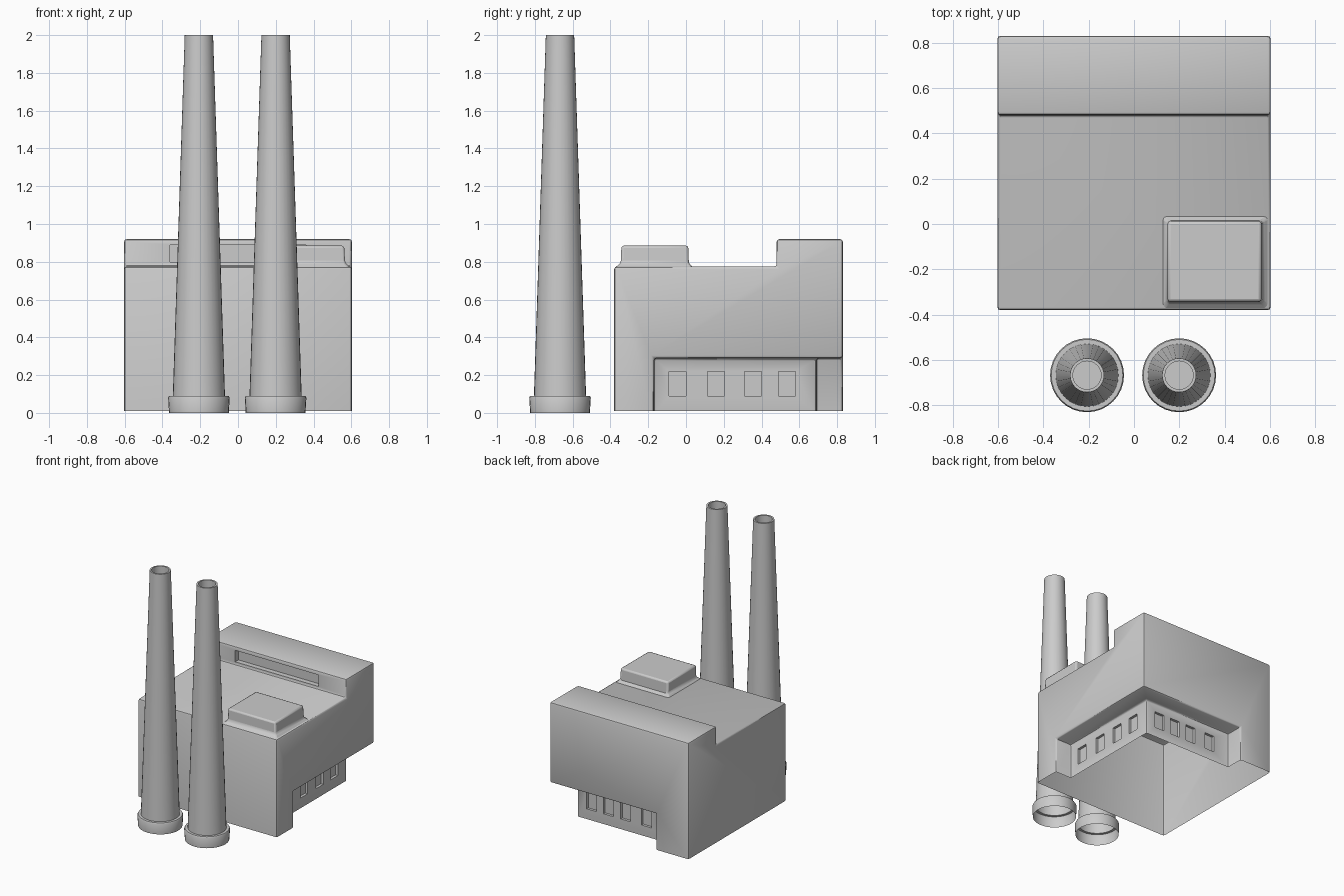
import bpy, bmesh, math
from mathutils import Vector

if "Cube" in bpy.data.objects:
    bpy.data.objects.remove(bpy.data.objects["Cube"])


def make_object(name, bm):
    bmesh.ops.recalc_face_normals(bm, faces=bm.faces[:])
    me = bpy.data.meshes.new(name)
    bm.to_mesh(me)
    bm.free()
    ob = bpy.data.objects.new(name, me)
    bpy.context.collection.objects.link(ob)
    return ob


def prism(name, points, direction):
    bm = bmesh.new()
    face = bm.faces.new([bm.verts.new(p) for p in points])
    ext = bmesh.ops.extrude_face_region(bm, geom=[face])
    verts = [v for v in ext["geom"] if isinstance(v, bmesh.types.BMVert)]
    bmesh.ops.translate(bm, verts=verts, vec=Vector(direction))
    return make_object(name, bm)


def boxes(name, bounds):
    bm = bmesh.new()
    for lo, hi in bounds:
        lo, hi = Vector(lo), Vector(hi)
        for v in bmesh.ops.create_cube(bm, size=1)["verts"]:
            v.co = (lo + hi) / 2 + v.co * (hi - lo)
    return make_object(name, bm)


def cut(ob, cutter):
    mod = ob.modifiers.new("cut", 'BOOLEAN')
    mod.operation = 'DIFFERENCE'
    mod.solver = 'EXACT'
    mod.object = cutter
    cutter.hide_render = True


def bevel(ob, width):
    mod = ob.modifiers.new("bevel", 'BEVEL')
    mod.width, mod.segments = width, 2
    mod.limit_method, mod.angle_limit = 'ANGLE', math.radians(40)


def smooth(ob):
    bpy.ops.object.select_all(action='DESELECT')
    ob.select_set(True)
    bpy.context.view_layer.objects.active = ob
    bpy.ops.object.shade_smooth_by_angle(angle=math.radians(35))


def freeze(ob, floor):
    # apply modifiers, then slice the underside off so the shell is open below
    bm = bmesh.new()
    bm.from_object(ob, bpy.context.evaluated_depsgraph_get())
    bmesh.ops.bisect_plane(bm, geom=bm.verts[:] + bm.edges[:] + bm.faces[:],
                           plane_co=(0, 0, floor), plane_no=(0, 0, 1), clear_inner=True)
    ob.modifiers.clear()
    bm.to_mesh(ob.data)
    bm.free()
    smooth(ob)


# Main hall: stepped side profile extruded across the width
profile = [(-0.38, -0.2), (0.83, -0.2), (0.83, 0.92), (0.48, 0.92), (0.48, 0.775), (-0.38, 0.775)]
hall = prism("main_hall", [(-0.603, y, z) for y, z in profile], (1.206, 0, 0))

# L-shaped undercut wrapping the back right corner
outline = [(0.9, -0.17), (0.9, 1.1), (-0.32, 1.1), (-0.32, 0.69), (0.46, 0.69), (0.46, -0.17)]
undercut = prism("undercut_cutter", [(x, y, -0.5) for x, y in outline], (0, 0, 0.79))

# Window recesses: four on each undercut wall, one long clerestory strip
windows = [((0.44, y - 0.045, 0.09), (0.52, y + 0.045, 0.22)) for y in (-0.045, 0.16, 0.355, 0.535)]
windows += [((x - 0.043, 0.67, 0.09), (x + 0.043, 0.75, 0.22)) for x in (0.335, 0.19, 0.04, -0.14)]
# the walls are solid inward, so the boxes reach from outside to just behind the wall plane
windows.append(((-0.36, 0.44, 0.80), (0.36, 0.52, 0.89)))
window_cutter = boxes("window_cutter", windows)

cut(hall, undercut)
bevel(hall, 0.014)
cut(hall, window_cutter)
bpy.context.view_layer.update()
freeze(hall, 0.01)
for helper in (undercut, window_cutter):
    bpy.data.objects.remove(helper)

# Rooftop plant box with a flared skirt
bm = bmesh.new()
rings = []
for x0, x1, y0, y1, z in [(0.125, 0.592, -0.372, 0.035, 0.772), (0.148, 0.567, -0.345, 0.015, 0.795),
                          (0.148, 0.562, -0.342, 0.012, 0.885)]:
    rings.append([bm.verts.new(p) for p in ((x0, y0, z), (x1, y0, z), (x1, y1, z), (x0, y1, z))])
for a, b in zip(rings, rings[1:]):
    for i in range(4):
        j = (i + 1) % 4
        bm.faces.new((a[i], a[j], b[j], b[i]))
bm.faces.new(rings[-1])
roof_box = make_object("roof_box", bm)
bevel(roof_box, 0.012)
smooth(roof_box)


# Chimneys: lathed collar, tapered shaft and recessed flue, open below
def chimney(name, cx, cy, sides=32):
    shape = [(0.158, 0.0), (0.163, 0.08), (0.158, 0.09), (0.138, 0.09),
             (0.075, 2.0), (0.062, 2.0), (0.062, 1.88)]
    bm = bmesh.new()
    rings = []
    for r, z in shape:
        rings.append([bm.verts.new((cx + r * math.cos(a), cy + r * math.sin(a), z))
                      for a in (2 * math.pi * i / sides for i in range(sides))])
    for a, b in zip(rings, rings[1:]):
        for i in range(sides):
            j = (i + 1) % sides
            bm.faces.new((a[i], a[j], b[j], b[i]))
    bm.faces.new(rings[-1])
    smooth(make_object(name, bm))


chimney("chimney_left", -0.207, -0.667)
chimney("chimney_right", 0.199, -0.667)
